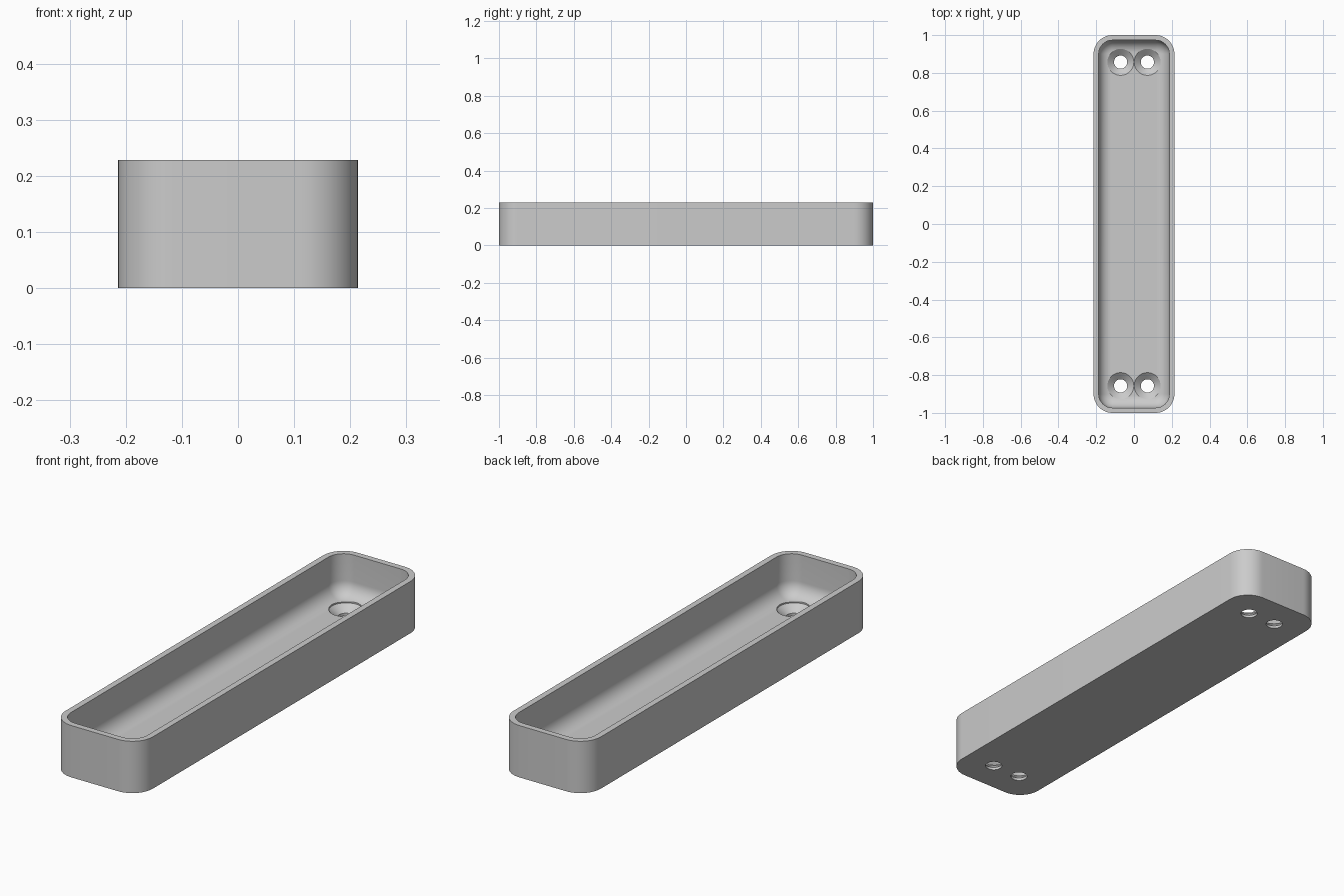
import bpy, bmesh, math

cube = bpy.data.objects.get("Cube")
if cube:
    bpy.data.objects.remove(cube, do_unlink=True)

HALF_X, HALF_Y, HEIGHT = 0.214, 1.0, 0.229
CORNER, WALL, FLOOR, FILLET = 0.1, 0.027, 0.045, 0.065
HOLE_X, HOLE_Y, HOLE_R, SINK_R = 0.071, 0.857, 0.035, 0.07

grey = bpy.data.materials.new("plain grey")
grey.use_nodes = True
colour = (0.6, 0.6, 0.6, 1)
grey.diffuse_color = colour
grey.node_tree.nodes["Principled BSDF"].inputs["Base Color"].default_value = colour


def make_object(name, bm):
    bmesh.ops.recalc_face_normals(bm, faces=bm.faces)
    mesh = bpy.data.meshes.new(name)
    bm.to_mesh(mesh)
    bm.free()
    mesh.materials.append(grey)
    obj = bpy.data.objects.new(name, mesh)
    bpy.context.collection.objects.link(obj)
    return obj


def rounded_ring(inset, z, steps=12):
    """Rounded rectangle, inset from the outer wall."""
    r = CORNER - inset
    points = []
    for quarter, (sx, sy) in enumerate([(1, 1), (-1, 1), (-1, -1), (1, -1)]):
        for i in range(steps + 1):
            a = (quarter + i / steps) * math.pi / 2
            points.append((sx * (HALF_X - CORNER) + r * math.cos(a),
                           sy * (HALF_Y - CORNER) + r * math.sin(a), z))
    return points


def circle_ring(x, y, r, z, steps=48):
    return [(x + r * math.cos(i * math.tau / steps),
             y + r * math.sin(i * math.tau / steps), z) for i in range(steps)]


def loft(name, rings):
    """Skin closed rings in order and cap both ends."""
    bm = bmesh.new()
    loops = [[bm.verts.new(p) for p in ring] for ring in rings]
    for low, high in zip(loops, loops[1:]):
        for i in range(len(low)):
            j = (i + 1) % len(low)
            bm.faces.new((low[i], low[j], high[j], high[i]))
    bm.faces.new(loops[0])
    bm.faces.new(loops[-1])
    return make_object(name, bm)


# Tray: outer wall, flat rim, inner wall, then a fillet down to the floor
rings = [rounded_ring(0, 0), rounded_ring(0, HEIGHT), rounded_ring(WALL, HEIGHT)]
for i in range(13):
    a = i / 12 * math.pi / 2
    rings.append(rounded_ring(WALL + FILLET * (1 - math.cos(a)),
                              FLOOR + FILLET * (1 - math.sin(a))))
tray = loft("tray", rings)

# Countersunk screw holes, a pair at each end
for sx in (-1, 1):
    for sy in (-1, 1):
        profile = [(HOLE_R, -0.05), (HOLE_R, 0.012), (SINK_R, FLOOR - 0.004), (SINK_R, 0.15)]
        cutter = loft("screw_hole_cutter",
                      [circle_ring(sx * HOLE_X, sy * HOLE_Y, r, z) for r, z in profile])
        cutter.hide_render = True
        cutter.hide_set(True)
        cut = tray.modifiers.new("screw_hole", 'BOOLEAN')
        cut.operation = 'DIFFERENCE'
        cut.solver = 'EXACT'
        cut.object = cutter

# Apply the cuts, drop the cutters, and shade smooth with sharp edges
bpy.ops.object.select_all(action='DESELECT')
tray.select_set(True)
bpy.context.view_layer.objects.active = tray
for name in [m.name for m in tray.modifiers]:
    bpy.ops.object.modifier_apply(modifier=name)
for obj in [o for o in bpy.data.objects if o.name.startswith("screw_hole_cutter")]:
    bpy.data.objects.remove(obj, do_unlink=True)
bpy.ops.object.shade_smooth_by_angle(angle=math.radians(30))
